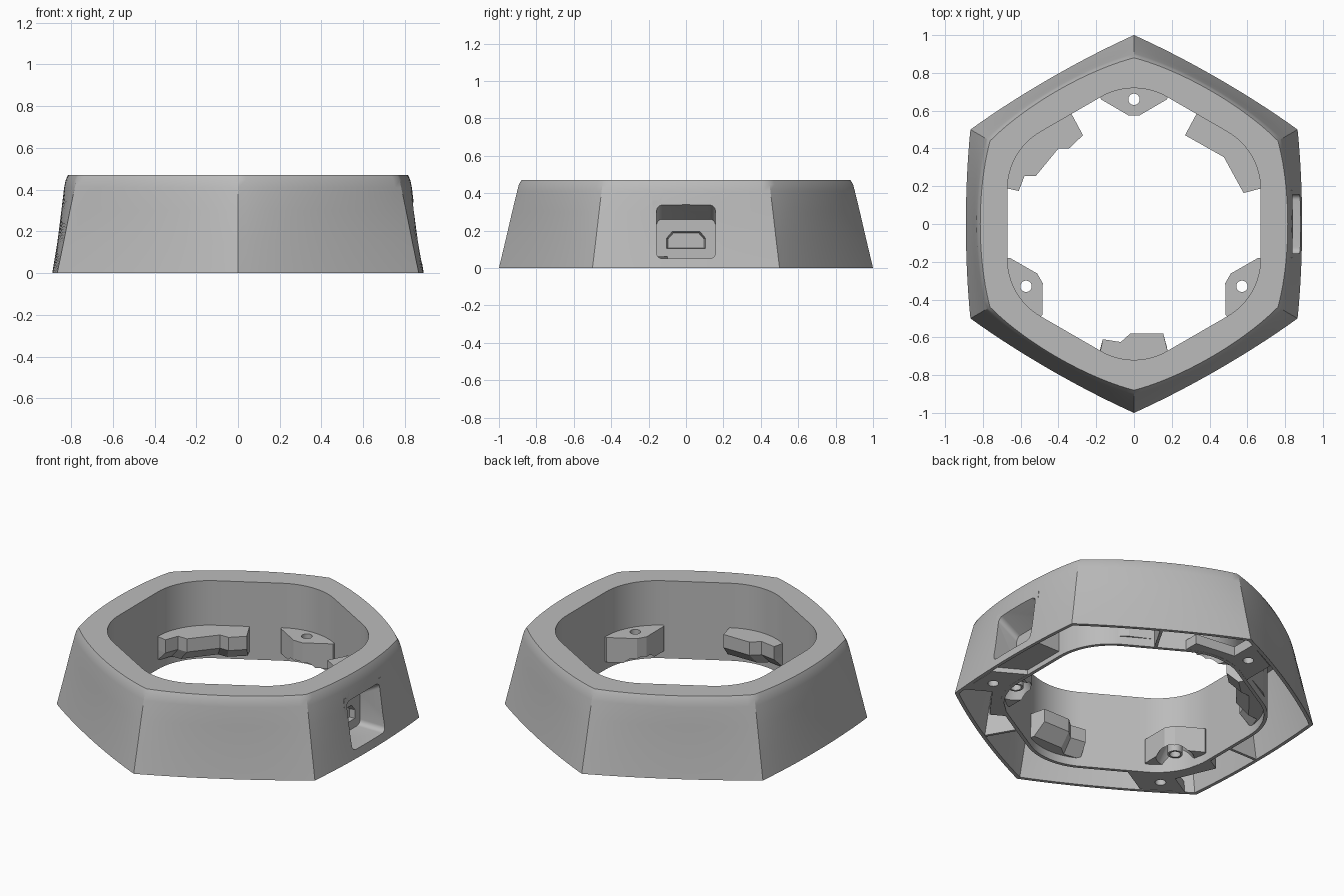
import bpy, bmesh
from math import radians, sin, cos, tan, sqrt, pi

if "Cube" in bpy.data.objects:
    bpy.data.objects.remove(bpy.data.objects["Cube"], do_unlink=True)

GREY = (0.5, 0.5, 0.5, 1.0)
mat = bpy.data.materials.new("matte grey")
mat.use_nodes = True
mat.diffuse_color = GREY
mat.node_tree.nodes["Principled BSDF"].inputs["Base Color"].default_value = GREY


def loft(name, rings, cyclic=False):
    """Skin equal-length rings; cap the ends, or join last ring to first."""
    bm = bmesh.new()
    rows = [[bm.verts.new(p) for p in ring] for ring in rings]
    n = len(rows[0])
    pairs = list(zip(rows, rows[1:])) + ([(rows[-1], rows[0])] if cyclic else [])
    for a, b in pairs:
        for i in range(n):
            j = (i + 1) % n
            bm.faces.new((a[i], a[j], b[j], b[i]))
    if not cyclic:
        bm.faces.new(rows[0])
        bm.faces.new(rows[-1])
    bmesh.ops.recalc_face_normals(bm, faces=bm.faces)
    mesh = bpy.data.meshes.new(name)
    bm.to_mesh(mesh)
    bm.free()
    mesh.materials.append(mat)
    ob = bpy.data.objects.new(name, mesh)
    bpy.context.collection.objects.link(ob)
    return ob


def activate(ob):
    bpy.ops.object.select_all(action='DESELECT')
    ob.select_set(True)
    bpy.context.view_layer.objects.active = ob


def boolean(ob, tool, operation='DIFFERENCE'):
    mod = ob.modifiers.new("bool", 'BOOLEAN')
    mod.object, mod.operation, mod.solver = tool, operation, 'EXACT'
    activate(ob)
    bpy.ops.object.modifier_apply(modifier=mod.name)
    bpy.data.objects.remove(tool, do_unlink=True)


def smooth(ob):
    activate(ob)
    bpy.ops.object.shade_smooth_by_angle(angle=radians(30))


def place(angle, t, r, z):
    """Point at radius r and sideways offset t from a compass direction."""
    c, s = cos(radians(angle)), sin(radians(angle))
    return (r * c - t * s, r * s + t * c, z)


def prism(name, angle, pts, z0, z1):
    return loft(name, [[place(angle, t, r, z) for t, r in pts] for z in (z0, z1)])


def cone(name, angle, t, r, rad0, rad1, z0, z1, n=32):
    return loft(name, [[place(angle, t + q * cos(2 * pi * i / n), r + q * sin(2 * pi * i / n), z)
                        for i in range(n)] for q, z in ((rad0, z0), (rad1, z1))])


# Six-sided outlines, as radius by angle from the nearest flat
def bowed(flat, bow):
    return lambda f: (flat + bow * (1 - (tan(f) / tan(pi / 6)) ** 2)) / cos(f)


def rounded(flat):
    rad, c = flat - 0.32, 0.32 / cos(pi / 6)

    def radius(f):
        if flat * tan(abs(f)) < c / 2:
            return flat / cos(f)
        d = abs(f) - pi / 6
        return c * cos(d) + sqrt(rad ** 2 - (c * sin(d)) ** 2)
    return radius


def outline(radius, z, n=144):
    ring = []
    for i in range(n):
        a = 2 * pi * i / n
        f = (a + pi / 6) % (pi / 3) - pi / 6
        ring.append((radius(f) * cos(a), radius(f) * sin(a), z))
    return ring


# Hollow tapered shell: outside, rim, bore, then the cavity open below
SKIN = 0.02
body = loft("shell", [
    outline(bowed(0.866, 0.024), 0),
    outline(bowed(0.835, 0.03), 0.15),
    outline(bowed(0.805, 0.041), 0.3),
    outline(bowed(0.782, 0.051), 0.41),
    outline(bowed(0.774, 0.052), 0.445),
    outline(bowed(0.762, 0.052), 0.47),
    outline(rounded(0.67), 0.47),
    outline(rounded(0.67), 0),
    outline(rounded(0.67 + SKIN), 0),
    outline(rounded(0.67 + SKIN), 0.44),
    outline(bowed(0.777 - SKIN, 0.05), 0.44),
    outline(bowed(0.805 - SKIN, 0.041), 0.3),
    outline(bowed(0.866 - SKIN, 0.024), 0),
], cyclic=True)

# Socket housing, recess with sloping roof, and connector opening
housing = loft("socket_housing", [[(x, y, z) for x, y in
               ((0.68, -0.18), (far, -0.18), (far, 0.18), (0.68, 0.18))]
               for z, far in ((0.03, 0.865), (0.36, 0.835))])
boolean(body, housing, 'UNION')


def round_rect(x, half, z0, z1, rad=0.03):
    ring = []
    for k, (sy, cz) in enumerate(((1, z1 - rad), (-1, z1 - rad), (-1, z0 + rad), (1, z0 + rad))):
        for i in range(6):
            a = (k + i / 5) * pi / 2
            ring.append((x, sy * (half - rad) + rad * cos(a), cz + rad * sin(a)))
    return ring


boolean(body, loft("recess_cutter", [round_rect(0.71, 0.157, 0.05, 0.26),
                                     round_rect(1.0, 0.157, 0.05, 0.432)]))
slot = ((-1, 0), (1, 0), (1, 0.6), (0.7, 1), (-0.7, 1), (-1, 0.6))
boolean(body, loft("slot_cutter", [[(x, y * w, z0 + v * h) for y, v in slot]
                                   for x, w, z0, h in ((0.682, 0.095, 0.108, 0.08),
                                                       (0.73, 0.112, 0.1, 0.1))]))
smooth(body)

# Screw tabs with a hollow pillar, and the foot plates beside them
half_tab = ((0.03, 0.575), (0.055, 0.59), (0.175, 0.66), (0.18, 0.685))
tab_pts = [*half_tab, (0, 0.735), *[(-t, r) for t, r in reversed(half_tab)]]
plate_pts = ((0.27, 0.635), (0.27, 0.84), (0.05, 0.955), (0.05, 0.8),
             (-0.2, 0.77), (-0.2, 0.67), (0, 0.735), (0.15, 0.69))
for side, angle in (("back", 90), ("right", 210), ("left", 330)):
    tab = prism("screw_tab_" + side, angle, tab_pts, 0.05, 0.2)
    boolean(tab, cone("hollow_cutter", angle, 0, 0.66, 0.11, 0.05, 0.04, 0.15))
    boolean(tab, cone("pillar", angle, 0, 0.66, 0.042, 0.042, 0.07, 0.19), 'UNION')
    boolean(tab, cone("hole_cutter", angle, 0, 0.66, 0.03, 0.03, 0, 0.3))
    smooth(tab)
    plate = prism("foot_plate_" + side, angle, plate_pts, 0.001, 0.06)
    boolean(plate, cone("foot_hole_cutter", angle, 0.14, 0.81, 0.03, 0.03, -0.1, 0.045))
    smooth(plate)

# Stiffening ribs across the cavity
for side, angle in (("back_left", 60), ("right", 180), ("front_left", 300)):
    loft("rib_" + side, [[place(angle, t, r, z) for r, z in
         ((0.68, 0.001), (0.88, 0.001), (0.82, 0.45), (0.68, 0.45))] for t in (-0.008, 0.008)])


# Stepped ledges on the bore, undersides sloping back to the wall
def ledge(name, wall, edge):
    def towards_wall(p):
        a, r = p
        return a, r

    rings = []
    for z, push in ((0.05, 0.07), (0.12, 0), (0.2, 0)):
        ring = [(x, y, z) for x, y in wall]
        for x, y in edge:
            k = 1 + push / sqrt(x * x + y * y)
            ring.append((x * k, y * k, z))
        rings.append(ring)
    return loft(name, rings)


corner = ((0.34, 0.6), (0.48, 0.53), (0.57, 0.455), (0.63, 0.365), (0.665, 0.27), (0.68, 0.19))
ledge("ledge_left", corner, ((0.58, 0.164), (0.476, 0.354), (0.27, 0.47)))
ledge("ledge_right", [(-x, y) for x, y in corner],
      ((-0.61, 0.175), (-0.58, 0.254), (-0.52, 0.254), (-0.4, 0.4), (-0.344, 0.4), (-0.27, 0.47)))
ledge("ledge_front", ((0.18, -0.68), (0.09, -0.72), (0, -0.73), (-0.09, -0.72), (-0.18, -0.68)),
      ((-0.165, -0.61), (-0.07, -0.625), (-0.02, -0.58), (0.155, -0.58)))
